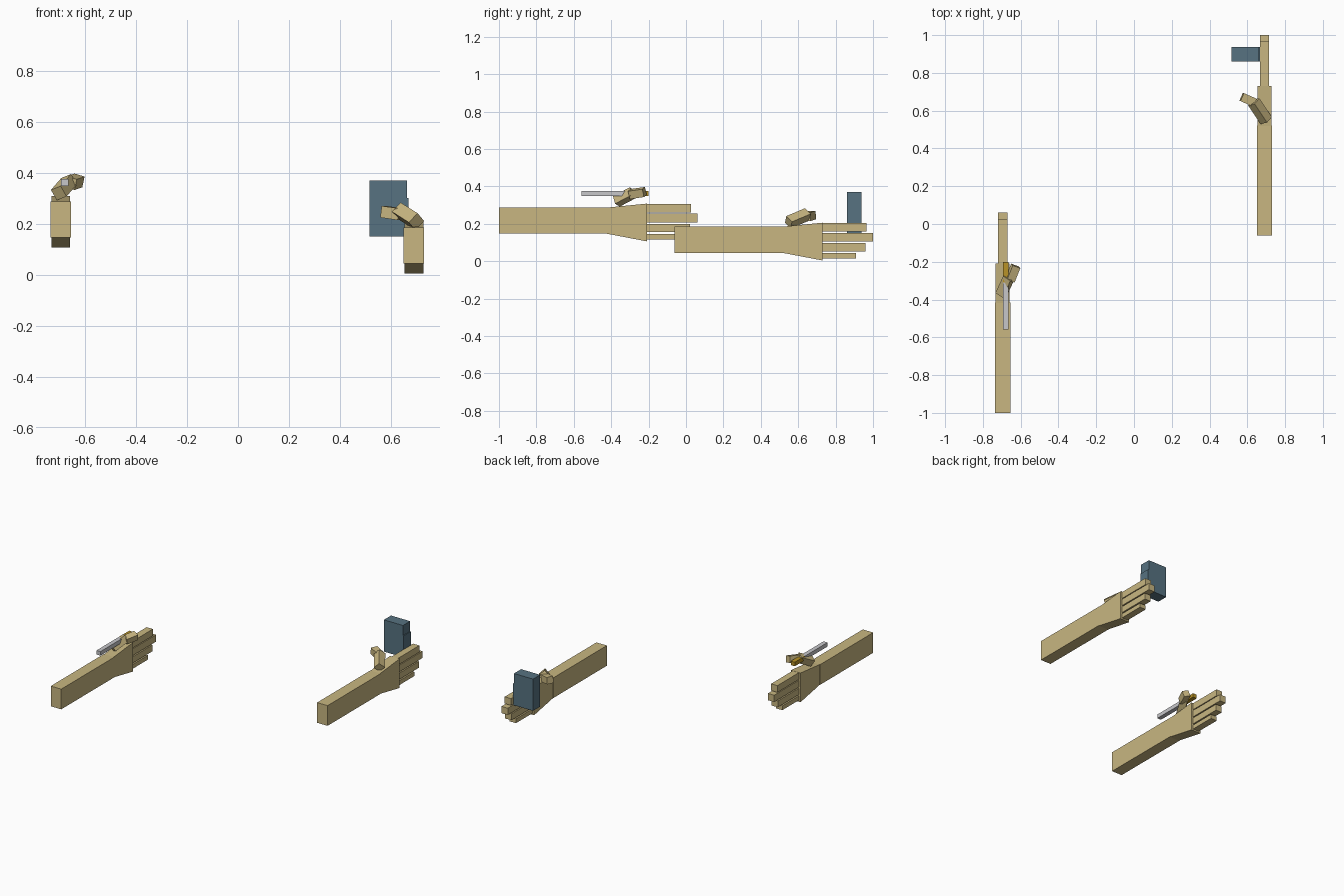
import bpy, bmesh
from mathutils import Vector, Matrix

cube = bpy.data.objects.get("Cube")
if cube:
    bpy.data.objects.remove(cube, do_unlink=True)


def material(name, rgb):
    m = bpy.data.materials.new(name)
    m.use_nodes = True
    m.diffuse_color = (*rgb, 1)
    m.node_tree.nodes["Principled BSDF"].inputs["Base Color"].default_value = (*rgb, 1)
    return m


SKIN = material("tan skin", (0.58, 0.47, 0.22))
BLUE = material("slate blue", (0.095, 0.17, 0.22))
GREY = material("light grey", (0.57, 0.57, 0.59))
GOLD = material("gold", (0.48, 0.29, 0.02))


def finish(name, bm, mat):
    bmesh.ops.recalc_face_normals(bm, faces=bm.faces)
    mesh = bpy.data.meshes.new(name)
    bm.to_mesh(mesh)
    bm.free()
    mesh.materials.append(mat)
    obj = bpy.data.objects.new(name, mesh)
    bpy.context.collection.objects.link(obj)
    return obj


def box(name, mat, xs, ys, zs):
    """Axis-aligned box from its ranges."""
    bm = bmesh.new()
    bmesh.ops.create_cube(bm, size=1)
    lo, hi = (Vector(v) for v in zip(xs, ys, zs))
    for v in bm.verts:
        v.co = (lo + hi) / 2 + v.co * (hi - lo)
    return finish(name, bm, mat)


def bone(name, start, end, width, up):
    """Square bar between two points, rolled so one side faces up."""
    a, b = Vector(start), Vector(end)
    axis = (b - a).normalized()
    side = axis.cross(Vector(up)).normalized()
    rot = Matrix((side, axis, side.cross(axis))).transposed()
    bm = bmesh.new()
    bmesh.ops.create_cube(bm, size=1)
    for v in bm.verts:
        v.co = (a + b) / 2 + rot @ Vector((v.co.x * width, v.co.y * (b - a).length, v.co.z * width))
    return finish(name, bm, SKIN)


def palm(name, x, y, z):
    """Side profile widening towards the fingers, extruded across x."""
    profile = [(0.51, 0.046), (0.73, 0.004), (0.73, 0.206), (0.51, 0.184)]
    bm = bmesh.new()
    face = bm.faces.new([bm.verts.new((x - 0.037, y + py, z + pz)) for py, pz in profile])
    out = bmesh.ops.extrude_face_region(bm, geom=[face])
    bmesh.ops.translate(bm, vec=(0.074, 0, 0),
                        verts=[g for g in out["geom"] if isinstance(g, bmesh.types.BMVert)])
    finish(name, bm, SKIN)


FINGERS = {  # tip, bottom, top
    "index": (0.965, 0.158, 0.205),
    "middle": (1.0, 0.105, 0.152),
    "ring": (0.96, 0.053, 0.097),
    "little": (0.91, 0.014, 0.044),
}


def arm(side, x, y, z):
    box(side + "_forearm", SKIN, (x - 0.04, x + 0.04), (y - 0.062, y + 0.522), (z + 0.045, z + 0.185))
    palm(side + "_palm", x, y, z)
    for finger, (tip, low, high) in FINGERS.items():
        box(f"{side}_{finger}_finger", SKIN, (x - 0.024, x + 0.024), (y + 0.72, y + tip), (z + low, z + high))


arm("left", 0.69, 0, 0)
arm("right", -0.695, -0.938, 0.102)

# Thumbs, two joints each
bone("left_thumb_base", (0.70, 0.548, 0.208), (0.634, 0.647, 0.25), 0.05, (0.6, 0.3, 0.8))
bone("left_thumb_tip", (0.638, 0.643, 0.237), (0.57, 0.673, 0.247), 0.046, (0, 0, 1))
bone("right_thumb_base", (-0.703, -0.372, 0.32), (-0.662, -0.283, 0.367), 0.048, (-0.4, 0, 1))
bone("right_thumb_tip", (-0.657, -0.298, 0.359), (-0.626, -0.222, 0.37), 0.044, (0.3, 0, 1))

# Upright block held by the left fingers
box("held_block", BLUE, (0.516, 0.662), (0.86, 0.938), (0.15, 0.37))
box("block_side_plate", BLUE, (0.66, 0.668), (0.86, 0.938), (0.15, 0.30))

# Rod with gold handle under the right thumb
box("rod", GREY, (-0.694, -0.664), (-0.558, -0.31), (0.348, 0.376))
box("rod_handle", GOLD, (-0.694, -0.664), (-0.31, -0.2), (0.348, 0.376))
